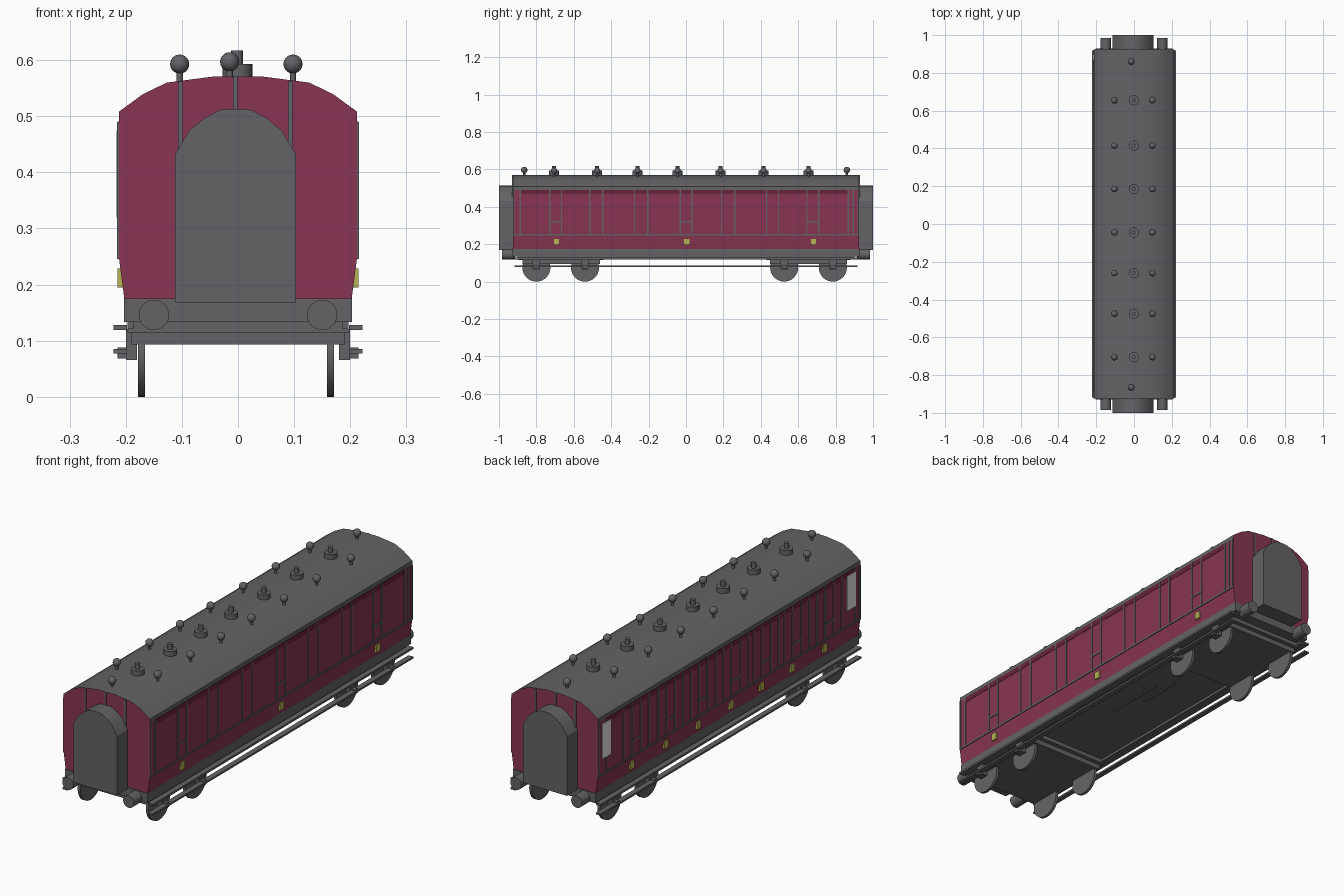
import bpy, bmesh, math
from mathutils import Matrix, Vector

if "Cube" in bpy.data.objects:
    bpy.data.objects.remove(bpy.data.objects["Cube"])


def material(name, rgb):
    m = bpy.data.materials.new(name)
    m.diffuse_color = (*rgb, 1)
    m.use_nodes = True
    m.node_tree.nodes["Principled BSDF"].inputs["Base Color"].default_value = m.diffuse_color
    return m


GREY = material("dark grey", (0.127, 0.124, 0.132))
RED = material("maroon", (0.245, 0.036, 0.085))
DARK = material("deep maroon", (0.14, 0.017, 0.042))
GOLD = material("brass", (0.48, 0.46, 0.09))
PALE = material("pale window", (0.8, 0.8, 0.8))


def finish(name, bm, mats, smooth=None):
    bmesh.ops.recalc_face_normals(bm, faces=bm.faces)
    me = bpy.data.meshes.new(name)
    bm.to_mesh(me)
    bm.free()
    ob = bpy.data.objects.new(name, me)
    bpy.context.collection.objects.link(ob)
    for m in mats:
        me.materials.append(m)
    if smooth:
        bpy.ops.object.select_all(action='DESELECT')
        ob.select_set(True)
        bpy.context.view_layer.objects.active = ob
        bpy.ops.object.shade_smooth_by_angle(angle=math.radians(smooth))
    return ob


def box(bm, x0, x1, y0, y1, z0, z1):
    m = Matrix.Translation(((x0 + x1) / 2, (y0 + y1) / 2, (z0 + z1) / 2)) \
        @ Matrix.Diagonal((abs(x1 - x0), abs(y1 - y0), abs(z1 - z0), 1))
    bmesh.ops.create_cube(bm, size=1, matrix=m)


def cyl(bm, centre, r, depth, axis='Z', n=20):
    rot = {'Z': Matrix(), 'X': Matrix.Rotation(math.pi / 2, 4, 'Y'),
           'Y': Matrix.Rotation(math.pi / 2, 4, 'X')}[axis]
    bmesh.ops.create_cone(bm, cap_ends=True, segments=n, radius1=r, radius2=r,
                          depth=depth, matrix=Matrix.Translation(centre) @ rot)


def prism(bm, profile, y0, y1):
    f = bm.faces.new([bm.verts.new((x, y0, z)) for x, z in profile])
    ext = bmesh.ops.extrude_face_region(bm, geom=[f], use_keep_orig=True)
    vs = [g for g in ext['geom'] if isinstance(g, bmesh.types.BMVert)]
    bmesh.ops.translate(bm, verts=vs, vec=(0, y1 - y0, 0))


def mirrored(half):
    return half + [(-x, z) for x, z in reversed(half)]


L = 0.925   # half length of body
W = 0.2125  # half width of body

# Body shell: maroon sides and ends, grey cantrail and roof
bm = bmesh.new()
prism(bm, mirrored([(0.202, 0.17), (W, 0.25), (W, 0.30), (W, 0.49), (W, 0.508),
                    (0.17, 0.539), (0.127, 0.56), (0.042, 0.571)]), -L, L)
bm.normal_update()
for f in bm.faces:
    end = abs(f.normal.y) > 0.9
    f.material_index = 0 if end or f.calc_center_median().z < 0.48 else 1
    if abs(f.calc_center_median().z - 0.17) < 0.001:
        f.material_index = 1
finish("body_shell", bm, [RED, GREY], 30)

# Sill and underframe
bm = bmesh.new()
box(bm, -0.203, 0.203, -L - 0.003, L + 0.003, 0.133, 0.175)
finish("sill", bm, [GREY])

# Bogie frames, stepped underneath
bm = bmesh.new()
for y0, y1 in ((-0.895, -0.44), (0.43, 0.88)):
    box(bm, -0.197, 0.197, y0, y1, 0.115, 0.134)
    box(bm, -0.19, 0.19, y0 + 0.02, y1 - 0.02, 0.093, 0.12)
for s in (-1, 1):
    box(bm, s * 0.185, s * 0.197, -0.9, 0.9, 0.122, 0.134)
finish("bogie_frames", bm, [GREY])

# Brake rods and equipment under the floor
bm = bmesh.new()
box(bm, 0.05, 0.06, -0.08, 0.22, 0.121, 0.127)
box(bm, 0.0, 0.01, 0.08, 0.29, 0.121, 0.127)
finish("floor_rods", bm, [GREY])

# Wheels and axle boxes
wheels, boxes = bmesh.new(), bmesh.new()
for y in (-0.80, -0.54, 0.525, 0.785):
    for x in (-0.172, 0.165):
        cyl(wheels, (x, y, 0.075), 0.075, 0.013, 'X', 32)
    for s in (-1, 1):
        box(boxes, s * 0.18, s * 0.2, y - 0.02, y + 0.02, 0.066, 0.12)
        box(boxes, s * 0.195, s * 0.215, y - 0.012, y + 0.012, 0.068, 0.088)
finish("wheels", wheels, [GREY], 30)
finish("axle_boxes", boxes, [GREY])

# Long footboards on both sides
bm = bmesh.new()
for s in (-1, 1):
    box(bm, s * 0.198, s * 0.222, -0.918, 0.918, 0.119, 0.128)
    box(bm, s * 0.198, s * 0.222, -0.918, 0.918, 0.077, 0.085)
finish("footboards", bm, [GREY])

# Arched corridor connections at both ends
bm = bmesh.new()
arch = mirrored([(0.108, 0.168), (0.108, 0.432), (0.082, 0.475),
                 (0.055, 0.497), (0.029, 0.511), (0.012, 0.513)])
arch = [(x - 0.0045, z) for x, z in arch]
prism(bm, arch, -1.0, -L + 0.005)
prism(bm, arch, L - 0.005, 1.0)
finish("corridor_connections", bm, [GREY], 25)

# Buffers
bm = bmesh.new()
for s in (-1, 1):
    for x in (-0.15, 0.15):
        cyl(bm, (x, s * 0.95, 0.146), 0.027, 0.07, 'Y', 24)
finish("buffers", bm, [GREY], 30)

# Vertical ribs on the ends
bm = bmesh.new()
for s in (-1, 1):
    for x, top in ((-0.103, 0.562), (-0.005, 0.571), (0.093, 0.563)):
        box(bm, x - 0.004, x + 0.004, s * (L - 0.004), s * (L + 0.004), 0.175, top)
finish("end_ribs", bm, [GREY])

# Roof ventilators and lamp tops, one row per compartment
ROWS = (-0.705, -0.475, -0.26, -0.045, 0.185, 0.415, 0.655)
balls, vents = bmesh.new(), bmesh.new()


def ball(x, y, z):
    bmesh.ops.create_uvsphere(balls, u_segments=16, v_segments=10, radius=0.017,
                              matrix=Matrix.Translation((x, y, z)))
    cyl(balls, (x, y, z - 0.025), 0.006, 0.04, n=10)


for y in ROWS:
    ball(-0.104, y, 0.593)
    ball(0.098, y, 0.593)
    cyl(vents, (-0.001, y, 0.579), 0.027, 0.028)
    cyl(vents, (-0.002, y, 0.600), 0.0105, 0.034, n=12)
for y in (-0.865, 0.86):
    ball(-0.015, y, 0.597)
finish("ball_ventilators", balls, [GREY], 40)
finish("lamp_tops", vents, [GREY], 40)

# Side panelling: mouldings, door bars, top lights and door plates
frames, tops, plates, panes = (bmesh.new() for _ in range(4))


def strip(bm, s, y0, y1, z0, z1, t):
    box(bm, s * (W - 0.004), s * (W + t), y0, y1, z0, z1)


def post(s, y, w=0.007):
    strip(frames, s, y - w / 2, y + w / 2, 0.25, 0.49, 0.003)


def door(s, y, handle):
    for e in (-0.031, 0.031):
        post(s, y + e)
    strip(frames, s, y - 0.031, y + 0.031, 0.315, 0.323, 0.003)
    box(plates, s * 0.203, s * (W + 0.002), handle - 0.014, handle + 0.014, 0.195, 0.229)


for s in (-1, 1):
    strip(frames, s, -L, L, 0.246, 0.254, 0.003)
    strip(tops, s, -0.887, 0.87, 0.468, 0.491, 0.0015)
    for y in (-0.92, -0.887, 0.868, 0.92):
        post(s, y)
# corridor side
for y in (-0.697, 0.0, 0.678):
    door(1, y, y + 0.004)
for y in (-0.515, -0.445, -0.275, -0.205, 0.19, 0.26, 0.43, 0.495, 0.895):
    post(1, y)
# compartment side
for y in ROWS:
    door(-1, y, y + 0.028)
    post(-1, y - 0.088)
    post(-1, y + 0.088)
# pale end windows on the compartment side
for y in (-0.86, 0.866):
    strip(panes, -1, y - 0.031, y + 0.031, 0.32, 0.475, 0.004)
finish("side_mouldings", frames, [GREY])
finish("top_lights", tops, [DARK])
finish("door_plates", plates, [GOLD])
finish("end_windows", panes, [PALE])
